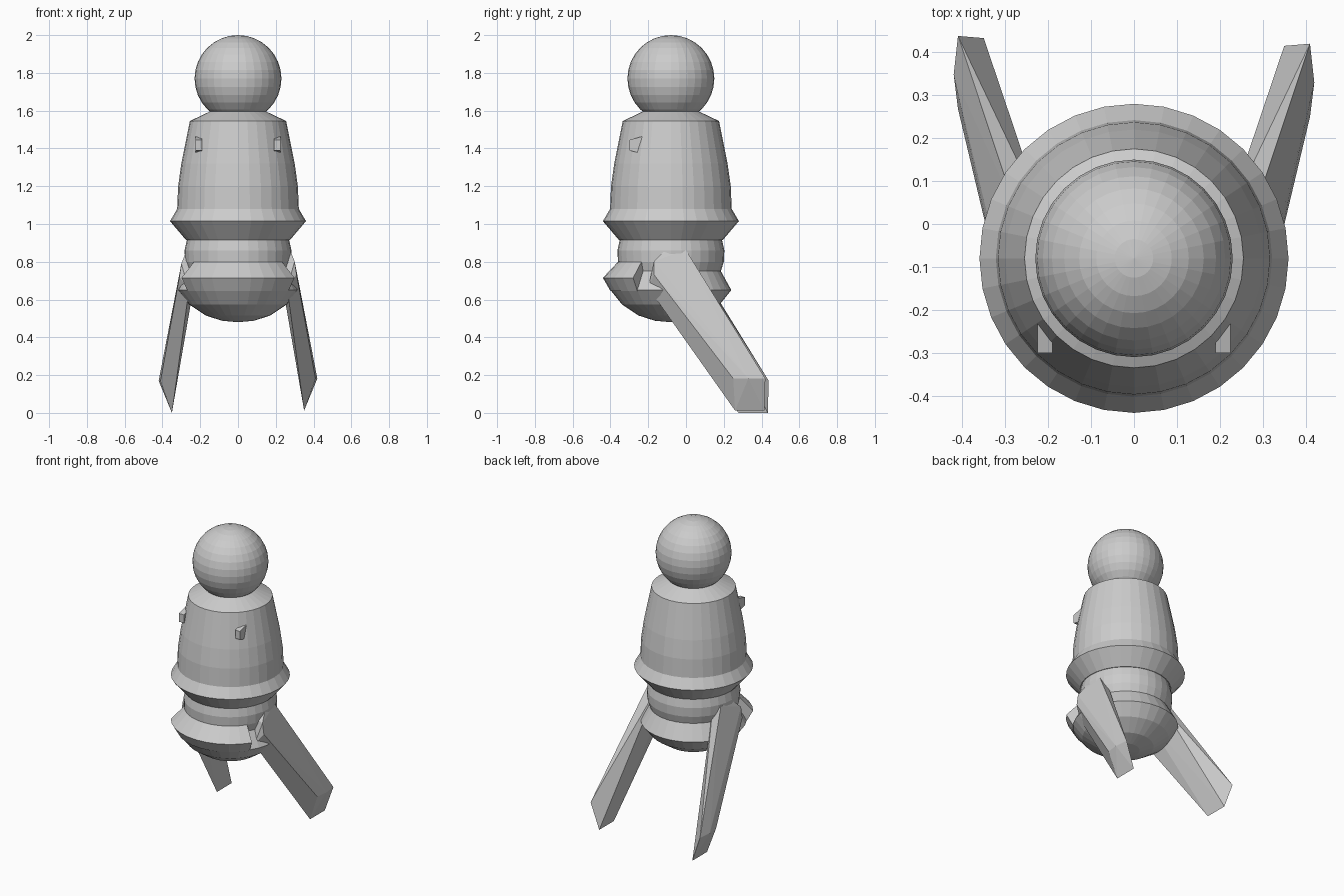
import bpy, bmesh
from math import radians, sin, cos, pi
from mathutils import Vector, Matrix

cube = bpy.data.objects.get("Cube")
if cube:
    bpy.data.objects.remove(cube, do_unlink=True)

AXIS_Y = -0.08
SIDES = 32

grey = bpy.data.materials.new("plain_grey")
grey.use_nodes = True
grey.diffuse_color = (0.6, 0.6, 0.6, 1)
grey.node_tree.nodes["Principled BSDF"].inputs["Base Color"].default_value = (0.6, 0.6, 0.6, 1)


def finish(name, bm):
    bmesh.ops.recalc_face_normals(bm, faces=bm.faces)
    mesh = bpy.data.meshes.new(name)
    bm.to_mesh(mesh)
    bm.free()
    mesh.materials.append(grey)
    obj = bpy.data.objects.new(name, mesh)
    bpy.context.collection.objects.link(obj)
    return obj


def lathe(name, profile, closed=False, half_angle=pi, steps=SIDES):
    """Sweep (radius, height) points about the body axis, centred on the front."""
    bm = bmesh.new()
    full = half_angle == pi
    rings = []
    for i in range(steps if full else steps + 1):
        a = -half_angle + 2 * half_angle * i / steps
        rings.append([bm.verts.new((r * sin(a), AXIS_Y - r * cos(a), z)) for r, z in profile])
    n = len(profile)
    for i in range(steps):
        a, b = rings[i], rings[(i + 1) % len(rings)]
        for j in range(n if closed else n - 1):
            k = (j + 1) % n
            bm.faces.new((a[j], a[k], b[k], b[j]))
    if not full:
        bm.faces.new(rings[0])
        bm.faces.new(rings[-1])
    bmesh.ops.remove_doubles(bm, verts=bm.verts, dist=0.0001)
    return finish(name, bm)


def hull(name, points, side, shift=(0, 0, 0)):
    """Convex solid from corner points, mirrored by side."""
    bm = bmesh.new()
    for x, y, z in points:
        bm.verts.new(Vector((side * x, y, z)) + Vector(shift))
    bmesh.ops.convex_hull(bm, input=bm.verts)
    bmesh.ops.dissolve_limit(bm, angle_limit=radians(1), verts=bm.verts, edges=bm.edges)
    return finish(name, bm)


# Round head
bm = bmesh.new()
bmesh.ops.create_uvsphere(bm, u_segments=SIDES, v_segments=16, radius=0.23,
                          matrix=Matrix.Translation((0, AXIS_Y, 1.77)))
finish("head", bm)

# Tapered torso with collar and flared hem
lathe("torso", [(0, 1.595), (0.15, 1.595), (0.255, 1.545), (0.30, 1.32), (0.317, 1.2),
                (0.322, 1.08), (0.36, 1.015), (0.275, 0.915), (0, 0.915)])

# Waist, hip ring and rounded underside
lathe("pelvis", [(0, 0.92), (0.27, 0.92), (0.283, 0.86), (0.28, 0.80), (0.265, 0.75),
                 (0.32, 0.65), (0.26, 0.575), (0.17, 0.515), (0.085, 0.488), (0, 0.48)])

# Raised lip round the front of the hips
lathe("front_lip", [(0.275, 0.805), (0.36, 0.715), (0.32, 0.645), (0.2, 0.645), (0.2, 0.805)],
      closed=True, half_angle=radians(56.25), steps=10)

# Swept-back legs
leg = [(0.31, -0.17, 0.73), (0.30, -0.17, 0.80), (0.28, -0.12, 0.85), (0.27, 0, 0.86),
       (0.26, -0.2, 0.66), (0.21, -0.15, 0.82), (0.21, 0, 0.84),
       (0.41, 0.25, 0.18), (0.42, 0.33, 0.18), (0.41, 0.42, 0.18),
       (0.35, 0.26, 0.01), (0.35, 0.415, 0.01)]
hull("left_leg", leg, 1, (0, 0, 0.002))
hull("right_leg", leg, -1, (0, 0.018, -0.01))

# Small peg eyes
eye = [(x, y, z) for x in (0.19, 0.225)
       for y, z in ((-0.30, 1.39), (-0.30, 1.445), (-0.19, 1.475), (-0.19, 1.36))]
hull("left_eye", eye, 1)
hull("right_eye", eye, -1)
